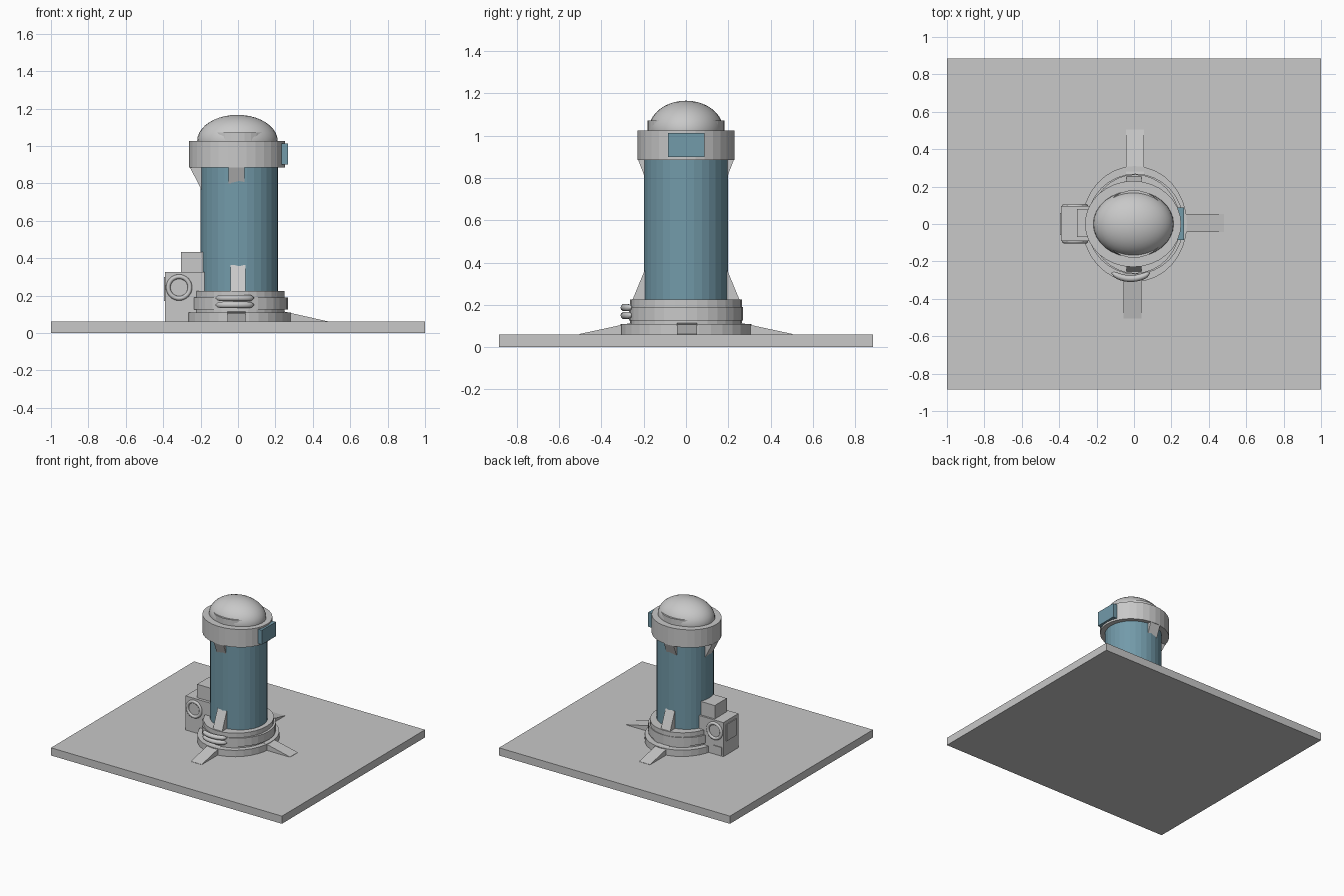
import bpy, bmesh, math
from mathutils import Matrix, Vector

if "Cube" in bpy.data.objects:
    bpy.data.objects.remove(bpy.data.objects["Cube"])


def material(name, rgb):
    m = bpy.data.materials.new(name)
    m.diffuse_color = (*rgb, 1)
    m.use_nodes = True
    m.node_tree.nodes["Principled BSDF"].inputs["Base Color"].default_value = m.diffuse_color
    return m


GREY = material("light_grey", (0.58, 0.58, 0.58))
BLUE = material("steel_blue", (0.17, 0.325, 0.40))


def finish(name, bm, mat):
    bmesh.ops.recalc_face_normals(bm, faces=bm.faces)
    me = bpy.data.meshes.new(name)
    bm.to_mesh(me)
    bm.free()
    me.materials.append(mat)
    ob = bpy.data.objects.new(name, me)
    bpy.context.collection.objects.link(ob)
    return ob


def box(name, x0, x1, y0, y1, z0, z1, mat=GREY):
    bm = bmesh.new()
    bmesh.ops.create_cube(bm, size=1)
    for v in bm.verts:
        v.co = ((x0 + x1) / 2 + v.co.x * (x1 - x0),
                (y0 + y1) / 2 + v.co.y * (y1 - y0),
                (z0 + z1) / 2 + v.co.z * (z1 - z0))
    return finish(name, bm, mat)


def drum(name, cx, rx, ry, z0, z1, mat=GREY):
    bm = bmesh.new()
    bmesh.ops.create_cone(bm, cap_ends=True, segments=32, radius1=1, radius2=1, depth=1)
    for v in bm.verts:
        v.co = (cx + v.co.x * rx, v.co.y * ry, (z0 + z1) / 2 + v.co.z * (z1 - z0))
    return finish(name, bm, mat)


def fin(name, profile, width, angle, shift=0.0):
    """Extrude a (distance, height) profile and turn it around the tower."""
    bm = bmesh.new()
    sides = [[bm.verts.new((r, s * width / 2 + shift, z)) for r, z in profile] for s in (-1, 1)]
    bm.faces.new(sides[0])
    bm.faces.new(sides[1][::-1])
    n = len(profile)
    for i in range(n):
        j = (i + 1) % n
        bm.faces.new((sides[0][i], sides[0][j], sides[1][j], sides[1][i]))
    bm.transform(Matrix.Rotation(math.radians(angle), 4, 'Z'))
    return finish(name, bm, GREY)


def torus_ring(name, x, y, z, r, tube):
    """Ring whose axis runs along y."""
    bm = bmesh.new()
    n, m = 32, 10
    grid = []
    for i in range(n):
        a = 2 * math.pi * i / n
        row = []
        for j in range(m):
            b = 2 * math.pi * j / m
            d = r + tube * math.cos(b)
            row.append(bm.verts.new((x + d * math.cos(a), y + tube * math.sin(b), z + d * math.sin(a))))
        grid.append(row)
    for i in range(n):
        for j in range(m):
            i2, j2 = (i + 1) % n, (j + 1) % m
            bm.faces.new((grid[i][j], grid[i2][j], grid[i2][j2], grid[i][j2]))
    for f in bm.faces:
        f.smooth = True
    return finish(name, bm, GREY)


# ground slab and tower drums
box("base_slab", -1, 1, -0.885, 0.885, 0, 0.06)
drum("foot_ring", 0.003, 0.281, 0.31, 0.06, 0.11)
drum("lower_collar", 0.006, 0.243, 0.265, 0.11, 0.225)
drum("collar_band", 0.007, 0.26, 0.269, 0.125, 0.19)
drum("tower_body", 0.007, 0.207, 0.198, 0.2, 0.9, BLUE)
drum("head_ring", -0.005, 0.257, 0.23, 0.885, 1.025)
drum("dome_seat", 0.0, 0.18, 0.181, 1.02, 1.073)

# half dome
bm = bmesh.new()
bmesh.ops.create_uvsphere(bm, u_segments=32, v_segments=20, radius=1)
bmesh.ops.bisect_plane(bm, geom=bm.verts[:] + bm.edges[:] + bm.faces[:],
                       plane_co=(0, 0, -0.05), plane_no=(0, 0, -1), clear_outer=True)
bm.transform(Matrix.Translation((-0.003, 0, 1.027)) @ Matrix.Diagonal((0.215, 0.177, 0.139, 1)))
for f in bm.faces:
    f.smooth = True
finish("dome", bm, GREY)

# side window on the head
box("head_window", 0.2, 0.266, -0.085, 0.088, 0.9, 1.012, BLUE)

# ramps on the ground, struts on the body
ramp = [(0.2, 0.06), (0.2, 0.127), (0.5, 0.062), (0.5, 0.058)]
for name, angle, shift in (("right", 0, 0.005), ("back", 90, -0.005), ("front", -90, -0.008)):
    stretch = 0.96 if name == "right" else 1.01
    fin(name + "_ramp", [(r * stretch, z) for r, z in ramp], 0.095, angle, shift)
for name, angle in (("back", 90), ("front", -90)):
    fin(name + "_lower_strut", [(0.16, 0.2), (0.257, 0.215), (0.196, 0.362), (0.16, 0.362)], 0.08, angle)
    fin(name + "_upper_strut", [(0.16, 0.9), (0.226, 0.9), (0.226, 0.885), (0.193, 0.8), (0.16, 0.8)],
        0.085, angle, 0.01 if name == "back" else -0.008)
fin("left_upper_strut", [(0.16, 0.9), (0.257, 0.9), (0.257, 0.885), (0.195, 0.765), (0.16, 0.765)], 0.085, 180)

# curved vent bars on the front of the collar
for k, z in enumerate((0.15, 0.187)):
    bm = bmesh.new()
    rows = []
    n, m = 16, 10
    for i in range(n + 1):
        t = -1 + 2 * i / n
        # tube narrows at the ends into a rounded tip
        rad = 0.018 * max(0.02, 1 - abs(t) ** 8) ** 0.5
        c = Vector((-0.017 + 0.103 * t, -0.292 + 0.03 * t * t, z))
        rows.append([bm.verts.new(c + Vector((0, rad * math.cos(2 * math.pi * j / m),
                                              rad * math.sin(2 * math.pi * j / m)))) for j in range(m)])
    for i in range(n):
        for j in range(m):
            j2 = (j + 1) % m
            bm.faces.new((rows[i][j], rows[i][j2], rows[i + 1][j2], rows[i + 1][j]))
    bm.faces.new(rows[0])
    bm.faces.new(rows[-1][::-1])
    for f in bm.faces:
        f.smooth = True
    finish("vent_bar_%d" % (k + 1), bm, GREY)

# machine housing on the left with a ring on its front and back
box("machine_housing", -0.39, -0.18, -0.092, 0.095, 0.06, 0.327)
box("machine_top", -0.305, -0.185, -0.07, 0.08, 0.32, 0.432)
box("machine_side_plate", -0.396, -0.385, -0.06, 0.06, 0.17, 0.3)
box("machine_back_plate", -0.38, -0.3, 0.09, 0.101, 0.068, 0.13)
for name, y in (("front", -0.092), ("back", 0.095)):
    torus_ring(name + "_ring", -0.315, y, 0.243, 0.058, 0.012)
